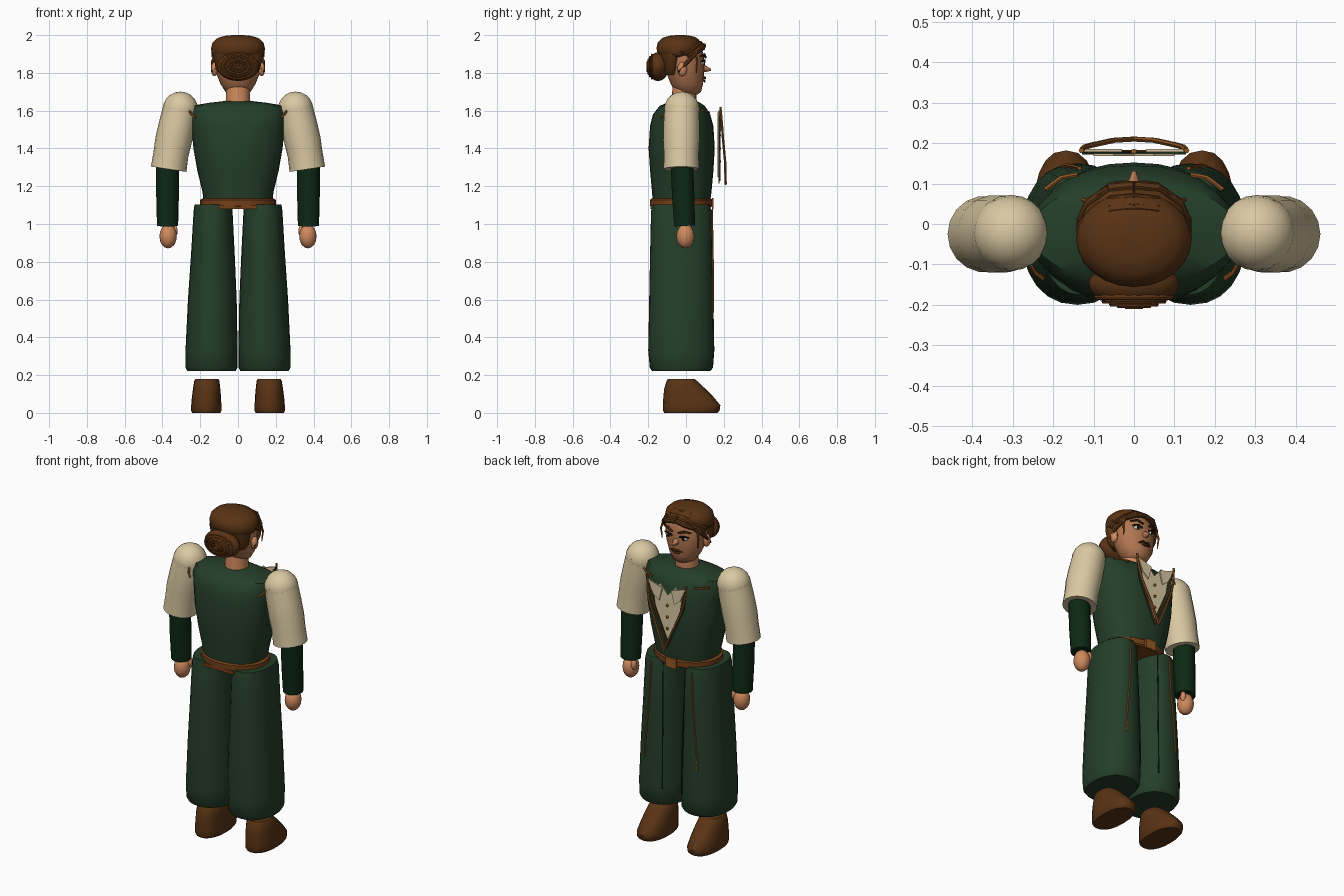
import bpy, bmesh, math
from mathutils import Vector


def material(name, rgb):
    m = bpy.data.materials.new(name)
    m.diffuse_color = (*rgb, 1)
    return m


GREEN = material("waistcoat green", (0.018, 0.048, 0.022))
DARK = material("sleeve green", (0.004, 0.021, 0.007))
CREAM = material("cream cloth", (0.70, 0.58, 0.36))
SKIN = material("skin", (0.62, 0.25, 0.11))
FACE = material("face skin", (0.44, 0.18, 0.08))
BROWN = material("hair brown", (0.10, 0.033, 0.007))
LEATHER = material("belt leather", (0.17, 0.05, 0.009))
COPPER = material("copper trim", (0.30, 0.10, 0.018))
BLACK = material("dark line", (0.006, 0.008, 0.006))
WHITE = material("eye white", (0.75, 0.70, 0.62))


def finish(bm, name, mat, angle=40):
    bmesh.ops.recalc_face_normals(bm, faces=bm.faces)
    me = bpy.data.meshes.new(name)
    bm.to_mesh(me)
    bm.free()
    ob = bpy.data.objects.new(name, me)
    bpy.context.collection.objects.link(ob)
    me.materials.append(mat)
    bpy.context.view_layer.objects.active = ob
    ob.select_set(True)
    bpy.ops.object.shade_smooth_by_angle(angle=math.radians(angle))
    ob.select_set(False)
    return ob


def skin_rings(bm, rings):
    n = len(rings[0])
    for a, b in zip(rings, rings[1:]):
        for i in range(n):
            bm.faces.new((a[i], a[(i + 1) % n], b[(i + 1) % n], b[i]))
    bm.faces.new(rings[0])
    bm.faces.new(rings[-1])


def loft(name, sections, mat, n=24, power=1.0):
    """Stacked ovals: (z, centre x, half width, back y, front y)."""
    bm = bmesh.new()
    rings = []
    for z, cx, rx, y0, y1 in sections:
        ring = []
        for i in range(n):
            t = 2 * math.pi * i / n
            c, s = math.cos(t), math.sin(t)
            c = math.copysign(abs(c) ** power, c)
            s = math.copysign(abs(s) ** power, s)
            ring.append(bm.verts.new((cx + rx * c, (y0 + y1) / 2 + (y1 - y0) / 2 * s, z)))
        rings.append(ring)
    skin_rings(bm, rings)
    return finish(bm, name, mat)


def tube(name, points, radii, mat, n=6):
    """Round tube through points, one radius or one per point."""
    pts = [Vector(p) for p in points]
    if not isinstance(radii, (list, tuple)):
        radii = [radii] * len(pts)
    bm = bmesh.new()
    rings = []
    for i, p in enumerate(pts):
        d = (pts[min(i + 1, len(pts) - 1)] - pts[max(i - 1, 0)]).normalized()
        u = d.cross(Vector((0, 1, 0)) if abs(d.y) < 0.8 else Vector((0, 0, 1))).normalized()
        v = d.cross(u)
        rings.append([bm.verts.new(p + radii[i] * (u * math.cos(k * 2 * math.pi / n)
                      + v * math.sin(k * 2 * math.pi / n))) for k in range(n)])
    skin_rings(bm, rings)
    return finish(bm, name, mat)


def ball(name, centre, radii, mat, seg=20):
    bm = bmesh.new()
    bmesh.ops.create_uvsphere(bm, u_segments=seg, v_segments=max(6, seg // 2), radius=1)
    for v in bm.verts:
        v.co = Vector(c + r * k for c, r, k in zip(centre, radii, v.co))
    return finish(bm, name, mat)


def plate(name, outline, y, mat, thick=0.006):
    """Flat upright panel from (x, z) points."""
    bm = bmesh.new()
    f = bm.faces.new([bm.verts.new((x, y, z)) for x, z in outline])
    r = bmesh.ops.extrude_face_region(bm, geom=[f])
    for v in r["geom"]:
        if isinstance(v, bmesh.types.BMVert):
            v.co.y += thick
    return finish(bm, name, mat)


# Torso, belt and neck
loft("waistcoat", [(1.10, 0, .18, -.175, .125), (1.17, 0, .188, -.18, .135),
                   (1.28, 0, .215, -.19, .145), (1.40, 0, .236, -.198, .152),
                   (1.52, 0, .248, -.19, .145), (1.58, 0, .257, -.175, .128),
                   (1.625, 0, .25, -.14, .10), (1.642, 0, .15, -.10, .075),
                   (1.65, 0, .08, -.07, .055)], GREEN, 28, .9)
loft("belt", [(1.088, 0, .19, -.18, .132), (1.095, 0, .20, -.19, .14),
              (1.128, 0, .20, -.19, .14), (1.135, 0, .19, -.18, .132)], LEATHER, 28)
plate("buckle", [(-.035, 1.08), (.035, 1.08), (.035, 1.138), (-.035, 1.138)], .137, COPPER, .009)
plate("belt_rear_tab", [(-.10, 1.08), (.10, 1.08), (.10, 1.10), (-.10, 1.10)], -.187, LEATHER, .009)
loft("neck", [(1.60, 0, .068, -.08, .05), (1.67, 0, .064, -.075, .055),
              (1.75, 0, .064, -.07, .055)], SKIN, 20)

# Shirt front with collar and buttons
plate("shirt_front", [(-.10, 1.55), (-.05, 1.59), (0, 1.53), (.05, 1.59), (.10, 1.55),
                      (.085, 1.44), (0, 1.25), (-.085, 1.44)], .168, CREAM)
for z in (1.47, 1.40, 1.33):
    ball("shirt_button", (0, .178, z), (.008, .008, .008), COPPER, 8)

for s in (-1, 1):
    plate("collar", [(s * .03, 1.57), (s * .125, 1.60), (s * .09, 1.52), (s * .05, 1.49)],
          .178, CREAM, .008)
    plate("lapel", [(s * .128, 1.60), (s * .10, 1.56), (s * .082, 1.45), (0, 1.26),
                    (0, 1.215), (s * .112, 1.47)], .172, GREEN, .006)
    tube("lapel_trim", [(s * .13, .182, 1.62), (s * .122, .19, 1.53), (s * .105, .195, 1.46),
                        (s * .05, .207, 1.33), (0, .21, 1.21)], .007, COPPER)
    tube("lapel_inner_trim", [(s * .115, .178, 1.58), (s * .085, .179, 1.44), (0, .18, 1.23)],
         .004, LEATHER)
    # Shoulder seams
    tube("rear_shoulder_trim", [(s * .262, -.09, 1.605), (s * .245, -.12, 1.58),
                                (s * .225, -.135, 1.563)], .006, COPPER)
    tube("front_shoulder_trim", [(s * .22, .085, 1.60), (s * .18, .115, 1.595),
                                 (s * .14, .122, 1.59)], .006, COPPER)

    # Arms
    ball("shoulder_puff", (s * .305, -.022, 1.607), (.094, .094, .094), CREAM, 20)
    tube("upper_sleeve", [(s * .302, -.022, 1.62), (s * .322, -.024, 1.53),
                          (s * .342, -.025, 1.44), (s * .355, -.025, 1.37),
                          (s * .367, -.025, 1.29)], [.092, .096, .097, .093, .095], CREAM, 18)
    tube("forearm", [(s * .373, -.022, 1.33), (s * .373, -.015, 1.15), (s * .373, -.007, .99)],
         [.060, .060, .056], DARK, 18)
    ball("hand", (s * .37, -.003, .935), (.046, .048, .064), SKIN, 16)
    ball("thumb", (s * .335, .018, .962), (.016, .018, .032), SKIN, 10)

    # Trousers
    loft("trouser_leg", [(.222, s * .14, .128, -.18, .13), (.24, s * .14, .138, -.192, .143),
                         (.33, s * .14, .138, -.20, .15), (.60, s * .136, .129, -.195, .145),
                         (.85, s * .133, .115, -.19, .14), (1.07, s * .132, .103, -.185, .135),
                         (1.103, s * .132, .098, -.175, .125)], GREEN, 24, .9)
    tube("trouser_piping", [(s * .135, .138, 1.08), (s * .147, .142, .85), (s * .165, .145, .66),
                            (s * .178, .142, .50)], .005, COPPER)
    tube("trouser_crease", [(s * .075, .110, 1.08), (s * .07, .121, .80), (s * .066, .129, .55),
                            (s * .065, .134, .33)], .0035, BLACK)

    # Shoes
    loft("shoe", [(0, s * .168, .074, -.115, .165), (.012, s * .168, .08, -.122, .178),
                  (.04, s * .168, .08, -.122, .182), (.085, s * .167, .077, -.12, .145),
                  (.13, s * .166, .072, -.115, .10), (.172, s * .165, .066, -.102, .055),
                  (.18, s * .165, .060, -.095, .045)], BROWN, 20, .85)

    # Ears
    ball("ear", (s * .125, -.02, 1.82), (.018, .026, .038), SKIN, 12)

    # Eyes and brows
    ball("eye", (s * .05, .085, 1.853), (.022, .014, .012), WHITE, 12)
    ball("iris", (s * .05, .096, 1.852), (.010, .006, .011), BLACK, 10)
    tube("eyelid", [(s * .024, .099, 1.857), (s * .05, .10, 1.868), (s * .08, .084, 1.86)],
         .005, BLACK)
    tube("eyebrow", [(s * .02, .103, 1.882), (s * .055, .097, 1.897), (s * .09, .075, 1.888)],
         [.006, .008, .004], BROWN)

    # Swept fringe strands and side lock
    for k in range(4):
        tube("fringe_strand", [(s * .0, .094 - .018 * k, 1.945 + .012 * k),
                               (s * .055, .088 - .018 * k, 1.935 + .013 * k),
                               (s * .105, .052 - .018 * k, 1.912 + .011 * k),
                               (s * .135, .01 - .018 * k, 1.888 + .010 * k)],
             [.013, .016, .015, .008], BROWN, 8)
    tube("side_lock", [(s * .06, .088, 1.945), (s * .11, .055, 1.905), (s * .132, .01, 1.86),
                       (s * .137, -.04, 1.805)], [.010, .012, .011, .005], BROWN, 8)
    tube("loose_wisp", [(s * .115, .055, 1.90), (s * .125, .06, 1.86), (s * .12, .055, 1.80)],
         [.006, .006, .003], COPPER)

# Head
loft("head", [(1.685, 0, .04, -.03, .06), (1.70, 0, .066, -.055, .08),
              (1.74, 0, .092, -.08, .09), (1.79, 0, .112, -.10, .095),
              (1.84, 0, .122, -.11, .098), (1.89, 0, .122, -.11, .095),
              (1.94, 0, .105, -.09, .08), (1.965, 0, .06, -.05, .05)], FACE)
bm = bmesh.new()
bmesh.ops.create_cone(bm, segments=10, radius1=.024, radius2=.005, depth=.055, cap_ends=True)
for v in bm.verts:
    x, y, z = v.co
    v.co = (x, .105 + z * .95, 1.822 + y * 1.15 - z * .2)
finish(bm, "nose", FACE)
tube("upper_lip", [(-.04, .088, 1.765), (-.016, .099, 1.775), (0, .099, 1.771),
                   (.016, .099, 1.775), (.04, .088, 1.765)], [.003, .008, .007, .008, .003], BROWN)
tube("lower_lip", [(-.025, .094, 1.76), (0, .098, 1.756), (.025, .094, 1.76)],
     [.003, .007, .003], LEATHER)

# Hair cap, nape and bun
loft("hair_cap", [(1.885, 0, .12, -.135, .045), (1.90, 0, .138, -.15, .065),
                  (1.93, 0, .143, -.156, .082), (1.96, 0, .135, -.15, .08),
                  (1.985, 0, .108, -.125, .058), (1.996, 0, .07, -.09, .025),
                  (2.0, 0, .03, -.05, -.01)], BROWN)
loft("hair_back", [(1.79, 0, .09, -.115, -.03), (1.82, 0, .118, -.125, -.03),
                   (1.90, 0, .132, -.14, -.01)], BROWN)
ball("bun", (0, -.148, 1.833), (.112, .058, .076), BROWN, 24)
for k in range(1, 6):
    f = k / 6
    y = -.150 - .056 * math.sqrt(1 - f * f)
    arc = [(.112 * f * math.cos(a), y, 1.833 + .076 * f * math.sin(a))
           for a in [2 * math.pi * i / 20 for i in range(21)]]
    tube("bun_coil", arc, .006, LEATHER if k % 2 else BROWN)
